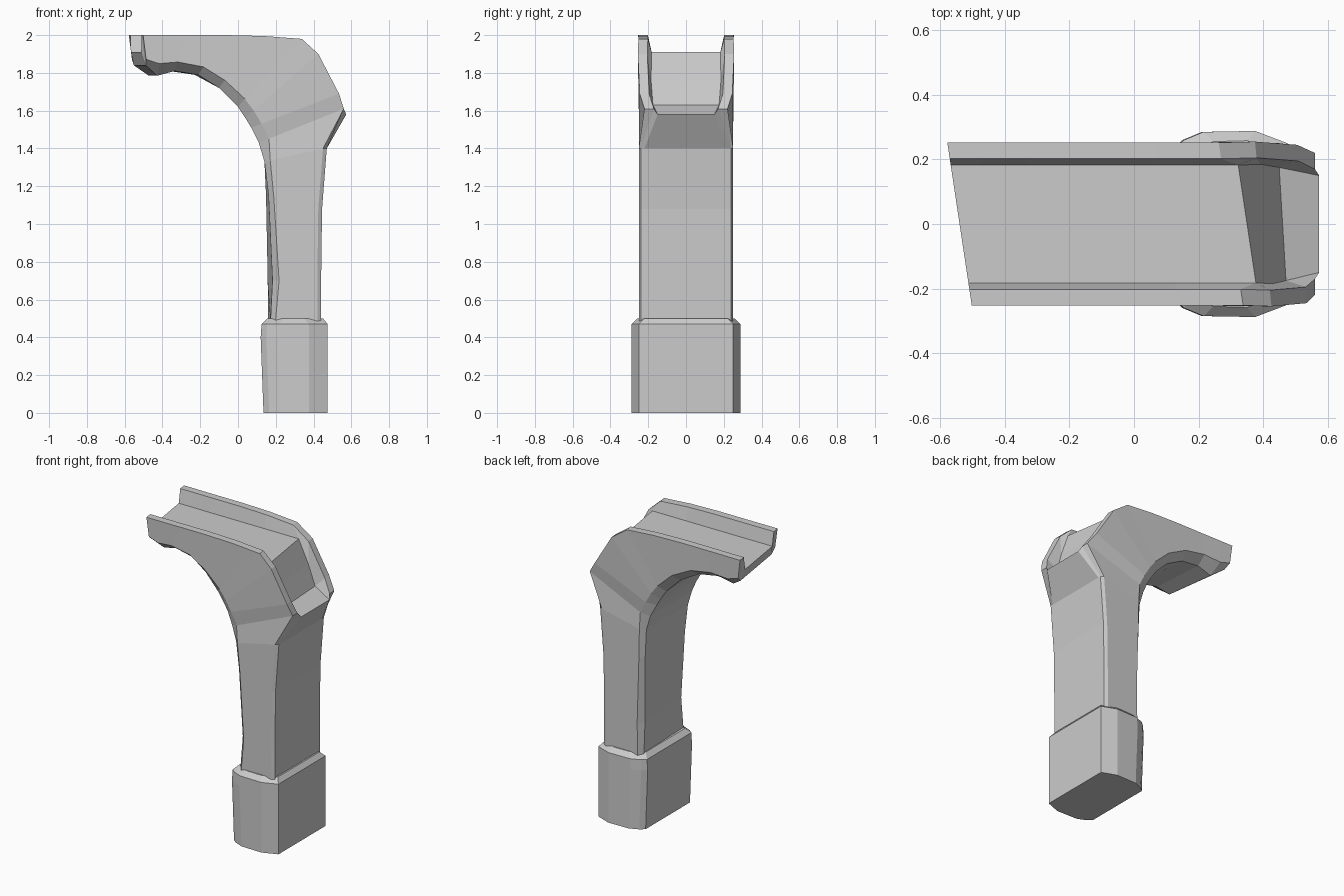
import bpy, bmesh

cube = bpy.data.objects.get("Cube")
if cube:
    bpy.data.objects.remove(cube, do_unlink=True)

stone = bpy.data.materials.new("pale_grey_stone")
stone.use_nodes = True
stone.diffuse_color = (0.6, 0.6, 0.6, 1)
stone.node_tree.nodes["Principled BSDF"].inputs["Base Color"].default_value = (0.6, 0.6, 0.6, 1)


def loft(name, rings):
    """Skin a list of equal rings into a closed, flat shaded solid."""
    bm = bmesh.new()
    loops = [[bm.verts.new(p) for p in ring] for ring in rings]
    n = len(loops[0])
    for a, b in zip(loops, loops[1:]):
        for i in range(n):
            j = (i + 1) % n
            bm.faces.new((a[i], a[j], b[j], b[i]))
    caps = [bm.faces.new(loops[0]), bm.faces.new(loops[-1])]
    bmesh.ops.triangulate(bm, faces=caps)
    bmesh.ops.recalc_face_normals(bm, faces=bm.faces)
    mesh = bpy.data.meshes.new(name)
    bm.to_mesh(mesh)
    bm.free()
    mesh.materials.append(stone)
    obj = bpy.data.objects.new(name, mesh)
    bpy.context.collection.objects.link(obj)
    return obj


def body_ring(inner, floor, rail, rail_y, skew_in, skew_out, bevel, under_y):
    """Section from the inner curve to the channel floor, with a rail each side."""
    side = [a + (b - a) * bevel for a, b in zip(inner, rail)]
    half = [(inner, under_y, skew_in), (side, 0.25, skew_in), (rail, rail_y, skew_out),
            (rail, rail_y - 0.05, skew_out), (floor, rail_y - 0.07, skew_out)]
    if floor[0] - rail[0] > 0 and rail[1] < 1.5:
        # plain shaft: rails shrink to a narrow corner chamfer
        half[3] = (floor, rail_y - 0.012, skew_out)
        half[4] = (floor, rail_y - 0.03, skew_out)
    right = [(p[0] + s * y, -y, p[1]) for p, y, s in half]
    left = [(p[0] - s * y, y, p[1]) for p, y, s in reversed(half)]
    return right + left


# Arm and shaft: inner point, floor point, rail point, rail y, skews, bevel, underside y
stations = [
    ((-.52, 1.84), (-.54, 1.91), (-.54, 2.0), .253, .15, .15, .2, .21),
    ((-.45, 1.785), (-.45, 1.91), (-.45, 2.0), .253, .13, .15, .3, .17),
    ((-.35, 1.81), (-.3, 1.91), (-.3, 2.0), .252, .08, .15, .25, .18),
    ((-.22, 1.79), (-.1, 1.91), (-.1, 2.0), .252, .05, .15, .2, .19),
    ((-.1, 1.72), (.1, 1.91), (.1, 1.995), .252, 0, .15, .15, .2),
    ((0, 1.62), (.35, 1.91), (.3, 1.98), .252, 0, .15, .12, .21),
    ((.04, 1.56), (.41, 1.76), (.4, 1.9), .255, 0, .1, .12, .21),
    ((.07, 1.51), (.46, 1.63), (.52, 1.69), .245, 0, .06, .12, .21),
    ((.11, 1.43), (.573, 1.58), (.56, 1.61), .22, 0, 0, .12, .22),
    ((.14, 1.33), (.47, 1.4), (.45, 1.4), .25, 0, 0, .1, .22),
    ((.155, 1.15), (.445, 1.08), (.425, 1.08), .25, .03, 0, .1, .22),
    ((.17, .7), (.44, .7), (.42, .7), .25, .06, 0, .13, .21),
    ((.165, .48), (.44, .48), (.42, .48), .25, .03, 0, .1, .22),
]
loft("curved_bracket", [body_ring(*s) for s in stations])


# Plinth: bowed sides and a chamfered top edge
def plinth_ring(z, x0, x1, shrink):
    half = [(x0, .235), (x0 + .03, .26), (x0 + .09, .285), (x1 - .1, .288), (x1, .25)]
    right = [(x, -y + shrink, z) for x, y in half]
    left = [(x, y - shrink, z) for x, y in reversed(half)]
    return right + left


loft("plinth", [plinth_ring(0, .135, .475, 0), plinth_ring(.4, .12, .475, 0),
                plinth_ring(.47, .125, .475, 0), plinth_ring(.5, .155, .45, .03)])
